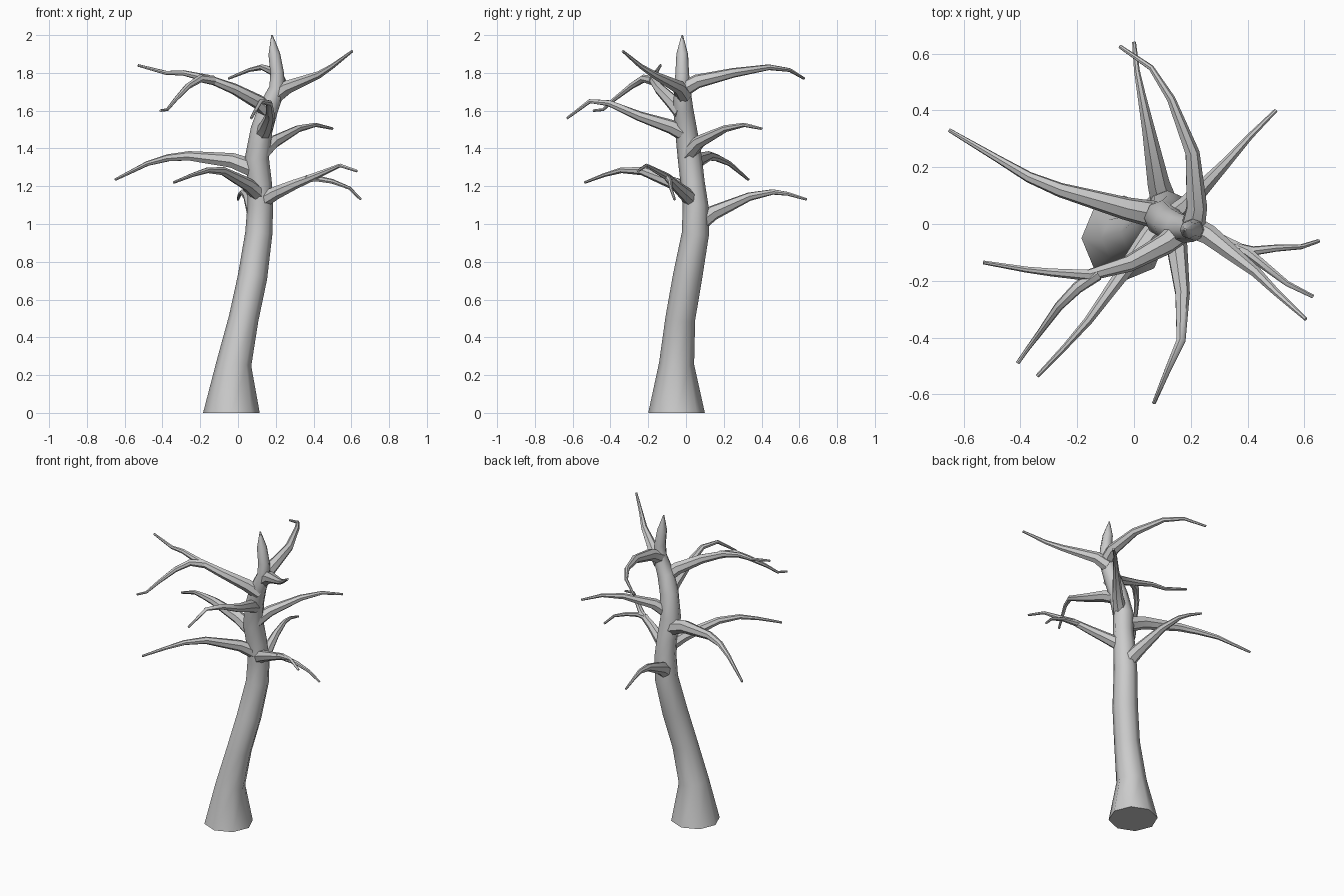
import bpy, bmesh, math
from mathutils import Vector


def tube(name, points, radii, sides):
    """Capped, tapering tube along a path with horizontal-free twist frames."""
    pts = [Vector(p) for p in points]
    bm = bmesh.new()
    rings, side = [], None
    for i, p in enumerate(pts):
        d = (pts[min(i + 1, len(pts) - 1)] - pts[max(i - 1, 0)]).normalized()
        if i == 0 and p.z == 0:
            d = Vector((0, 0, 1))
        if side is None:
            side = Vector((1, 0, 0)) if abs(d.x) < 0.8 else Vector((0, 0, 1))
        side = (side - d * side.dot(d)).normalized()
        up = d.cross(side)
        ring = []
        for k in range(sides):
            a = 2 * math.pi * k / sides
            ring.append(bm.verts.new(p + radii[i] * (side * math.cos(a) + up * math.sin(a))))
        rings.append(ring)
    for a, b in zip(rings, rings[1:]):
        for k in range(sides):
            n = (k + 1) % sides
            bm.faces.new((a[k], a[n], b[n], b[k]))
    bm.faces.new(rings[0][::-1])
    bm.faces.new(rings[-1])
    bmesh.ops.recalc_face_normals(bm, faces=bm.faces)
    me = bpy.data.meshes.new(name)
    bm.to_mesh(me)
    bm.free()
    ob = bpy.data.objects.new(name, me)
    bpy.context.collection.objects.link(ob)
    bpy.context.view_layer.objects.active = ob
    ob.select_set(True)
    bpy.ops.object.shade_smooth_by_angle(angle=math.radians(50))
    ob.select_set(False)


def branch(name, points, r0=0.044, r1=0.007):
    """Branch whose radius falls off along its length."""
    d = [0]
    for a, b in zip(points, points[1:]):
        d.append(d[-1] + (Vector(b) - Vector(a)).length)
    tube(name, points, [r1 + (r0 - r1) * (1 - s / d[-1]) ** 1.4 for s in d], 7)


# Trunk: x, y, z, radius
trunk = [(-.035, -.05, 0, .15), (-.022, -.05, .26, .093), (.03, -.03, .5, .079),
         (.077, .008, .72, .078), (.11, .05, .95, .072), (.118, .05, 1.1, .068),
         (.115, .035, 1.22, .064), (.1, .02, 1.35, .064), (.125, 0, 1.5, .058),
         (.16, -.015, 1.61, .053), (.208, -.02, 1.72, .043), (.207, -.02, 1.8, .036),
         (.192, -.02, 1.9, .031), (.18, -.02, 2.0, .004)]
tube("trunk", [t[:3] for t in trunk], [t[3] for t in trunk], 8)

# Lower branches
branch("lower_left_branch", [(.09, .03, 1.29), (-.03, .055, 1.335), (-.26, .12, 1.36),
       (-.37, .165, 1.35), (-.48, .23, 1.32), (-.65, .33, 1.235)], .05)
branch("lower_back_branch", [(.11, .06, 1.0), (.085, .145, 1.06), (.05, .335, 1.145),
       (.025, .46, 1.17), (.01, .54, 1.16), (0, .64, 1.13)], .05)
branch("lower_front_branch", [(.12, .03, 1.15), (.05, -.05, 1.21), (-.08, -.23, 1.28),
       (-.16, -.34, 1.285), (-.24, -.43, 1.26), (-.34, -.535, 1.22)])
branch("lower_right_branch", [(.12, .04, 1.12), (.2, -.01, 1.165), (.3, -.06, 1.21),
       (.4, -.1, 1.25), (.54, -.21, 1.31), (.63, -.255, 1.28)])
branch("lower_right_twig", [(.36, -.085, 1.24), (.42, -.095, 1.24), (.5, -.085, 1.225),
       (.59, -.08, 1.19), (.65, -.06, 1.13)], .02)

# Middle branches
branch("middle_right_branch", [(.12, .01, 1.37), (.19, .07, 1.435), (.32, .21, 1.505),
       (.41, .31, 1.525), (.5, .4, 1.505)])
branch("middle_front_branch", [(.13, -.01, 1.48), (.15, -.08, 1.515), (.17, -.245, 1.57),
       (.165, -.41, 1.64), (.12, -.51, 1.65), (.07, -.63, 1.56)])

# Upper branches
branch("upper_left_branch", [(.17, -.02, 1.59), (.11, -.07, 1.645), (-.02, -.14, 1.715),
       (-.16, -.18, 1.77), (-.29, -.17, 1.8), (-.38, -.16, 1.80), (-.53, -.135, 1.84)], .046)
branch("upper_left_twig", [(-.13, -.175, 1.76), (-.2, -.225, 1.77), (-.265, -.29, 1.73),
       (-.33, -.38, 1.66), (-.375, -.44, 1.605), (-.41, -.49, 1.6)], .026)
branch("upper_back_branch", [(.205, -.02, 1.71), (.22, .06, 1.755), (.205, .25, 1.8),
       (.13, .44, 1.83), (.06, .55, 1.815), (-.05, .625, 1.77)])
branch("upper_right_branch", [(.2, -.01, 1.68), (.265, -.04, 1.725), (.43, -.17, 1.79),
       (.5, -.24, 1.835), (.605, -.335, 1.915)])
